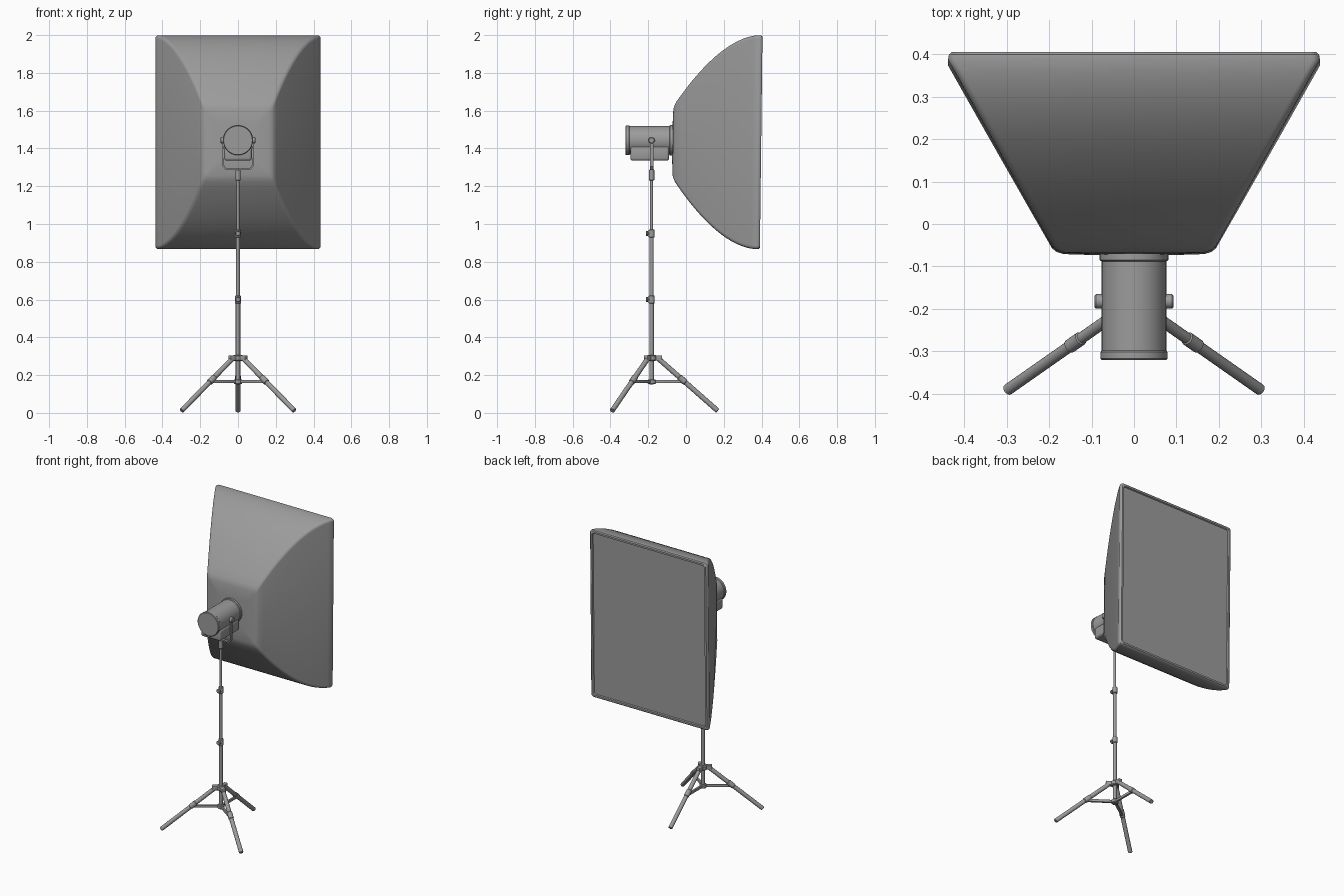
import bpy, bmesh, math
from mathutils import Vector

if "Cube" in bpy.data.objects:
    bpy.data.objects.remove(bpy.data.objects["Cube"])

grey = bpy.data.materials.new("mid_grey")
grey.use_nodes = True
grey.diffuse_color = (0.33, 0.33, 0.33, 1)
grey.node_tree.nodes["Principled BSDF"].inputs["Base Color"].default_value = (0.33, 0.33, 0.33, 1)

POLE_Y = -0.182
HEAD_Z = 1.443
BOX_Z = 1.433


def finish(name, bm, angle=35):
    bmesh.ops.recalc_face_normals(bm, faces=bm.faces)
    mesh = bpy.data.meshes.new(name)
    bm.to_mesh(mesh)
    bm.free()
    obj = bpy.data.objects.new(name, mesh)
    bpy.context.collection.objects.link(obj)
    mesh.materials.append(grey)
    bpy.ops.object.select_all(action='DESELECT')
    obj.select_set(True)
    bpy.context.view_layer.objects.active = obj
    bpy.ops.object.shade_smooth_by_angle(angle=math.radians(angle))
    return obj


def loft(bm, rings):
    """Skin a list of equal point loops and cap both ends."""
    loops = [[bm.verts.new(p) for p in ring] for ring in rings]
    n = len(loops[0])
    for a, b in zip(loops, loops[1:]):
        for i in range(n):
            bm.faces.new((a[i], a[(i + 1) % n], b[(i + 1) % n], b[i]))
    bm.faces.new(loops[0])
    bm.faces.new(loops[-1])


def turned(name, start, end, profile, sides=20):
    """Round part along an axis; profile holds (distance, radius)."""
    start = Vector(start)
    axis = (Vector(end) - start).normalized()
    quat = axis.to_track_quat('Z', 'Y')
    rings = []
    for d, r in profile:
        rings.append([start + quat @ Vector((r * math.cos(t), r * math.sin(t), d))
                      for t in (math.tau * i / sides for i in range(sides))])
    bm = bmesh.new()
    loft(bm, rings)
    return finish(name, bm)


def rod(name, start, end, r, sides=16):
    length = (Vector(end) - Vector(start)).length
    c = min(r, length) * 0.2
    return turned(name, start, end, [(0, r - c), (c, r), (length - c, r), (length, r - c)], sides)


def block(name, centre, size, bevel=0.004, turn=0):
    bm = bmesh.new()
    bmesh.ops.create_cube(bm, size=1)
    bmesh.ops.scale(bm, vec=size, verts=bm.verts)
    bmesh.ops.bevel(bm, geom=bm.edges[:], offset=bevel, segments=3, profile=0.5, affect='EDGES')
    obj = finish(name, bm)
    obj.location = centre
    obj.rotation_euler.z = turn
    return obj


# Softbox: rounded rectangle sections, straight sides, bowed top and bottom
def section(y, w, h, r):
    pts = []
    for k in range(4):
        sx = 1 if k in (0, 3) else -1
        sz = 1 if k < 2 else -1
        for j in range(5):
            a = math.pi / 2 * (k + j / 4)
            x = sx * (w - r) + r * math.cos(a)
            z = sz * (h - r) + r * math.sin(a)
            pts.append((x, y + 0.012 * z, BOX_Z + z))
    return pts


rings = [section(-0.072, 0.10, 0.10, 0.02), section(-0.069, 0.165, 0.175, 0.02),
         section(-0.064, 0.182, 0.192, 0.02)]
STEPS = 16
for i in range(STEPS + 1):
    t = i / STEPS
    rings.append(section(-0.055 + 0.435 * t, 0.193 + 0.245 * t,
                         0.212 + 0.354 * (1 - (1 - t) ** 1.8), 0.018))
rings += [section(0.392, 0.436, 0.565, 0.018), section(0.398, 0.430, 0.559, 0.016),
          section(0.398, 0.418, 0.547, 0.012), section(0.391, 0.414, 0.543, 0.012)]
bm = bmesh.new()
loft(bm, rings)
finish("softbox", bm, 40)

# Lamp head with rear cap and mounting ring
turned("lamp_head", (0, -0.32, HEAD_Z), (0, 0, HEAD_Z),
       [(0, 0.076), (0.003, 0.079), (0.018, 0.079), (0.022, 0.076), (0.232, 0.076),
        (0.235, 0.081), (0.262, 0.081)], 40)
block("control_housing", (0, -0.192, 1.373), (0.146, 0.205, 0.076), 0.014)

# U bracket, swept from one arm to the other
path = [(-0.081, HEAD_Z), (-0.081, 1.305), (-0.064, 1.285), (0.064, 1.285),
        (0.081, 1.305), (0.081, HEAD_Z)]
inner = [(-0.073, HEAD_Z), (-0.073, 1.309), (-0.060, 1.293), (0.060, 1.293),
         (0.073, 1.309), (0.073, HEAD_Z)]
bm = bmesh.new()
loft(bm, [[(x, POLE_Y + dy, z) for x, z in pair for dy in (-0.009, 0.009)][:2]
          + [(pair[1][0], POLE_Y + 0.009, pair[1][1]), (pair[1][0], POLE_Y - 0.009, pair[1][1])]
          for pair in zip(path, inner)])
finish("bracket", bm)
for side, s in (("left", 1), ("right", -1)):
    rod(side + "_tilt_knob", (s * 0.07, POLE_Y, HEAD_Z), (s * 0.093, POLE_Y, HEAD_Z), 0.017, 20)

# Telescopic pole with collars and locking knobs
for name, low, high, r in (("lower_pole", 0.15, 0.60, 0.012), ("middle_pole", 0.58, 0.95, 0.0105),
                           ("upper_pole", 0.93, 1.25, 0.008), ("pole_socket", 1.23, 1.288, 0.014)):
    rod(name, (0, POLE_Y, low), (0, POLE_Y, high), r)
for name, z in (("lower", 0.60), ("upper", 0.95)):
    rod(name + "_collar", (0, POLE_Y, z - 0.022), (0, POLE_Y, z + 0.022), 0.0155)
    rod(name + "_lock_stem", (0, POLE_Y, z), (0, POLE_Y - 0.022, z), 0.006)
    rod(name + "_lock_knob", (0, POLE_Y - 0.018, z), (0, POLE_Y - 0.031, z), 0.014)

# Tripod hubs, legs and braces
rod("top_hub", (0, POLE_Y, 0.275), (0, POLE_Y, 0.307), 0.026)
rod("brace_hub", (0, POLE_Y, 0.152), (0, POLE_Y, 0.178), 0.022)
for name, degrees, reach in (("back", 90, 0.35), ("front_right", 215, 0.365), ("front_left", 325, 0.365)):
    a = math.radians(degrees)

    def at(r, z):
        return Vector((r * math.cos(a), POLE_Y + r * math.sin(a), z))

    top, foot = at(0.035, 0.288), at(reach, 0.011)
    rod(name + "_leg", top, foot, 0.0135)
    block(name + "_leg_hinge", at(0.033, 0.291), (0.045, 0.026, 0.028), 0.004, a)
    rod(name + "_leg_sleeve", top.lerp(foot, 0.35), top.lerp(foot, 0.46), 0.0165)
    joint = top.lerp(foot, 0.43)
    mid = (at(0.0, 0.165) + joint) / 2
    span = (joint - at(0.0, 0.165)).to_2d().length
    block(name + "_brace", (mid.x, mid.y, 0.166), (span, 0.014, 0.018), 0.003, a)
